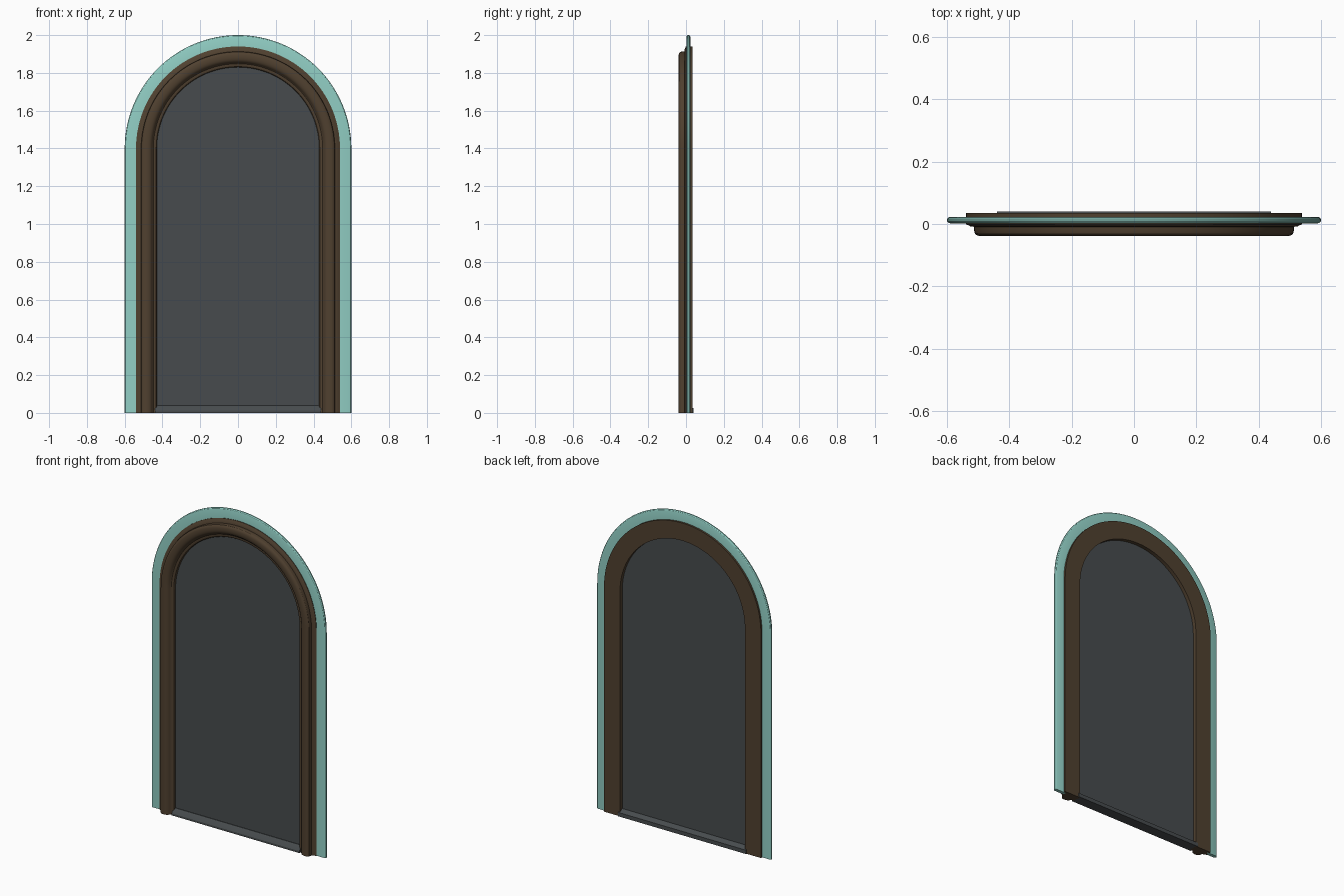
import bpy, bmesh, math

if "Cube" in bpy.data.objects:
    bpy.data.objects.remove(bpy.data.objects["Cube"])

SPRING = 1.4   # height where the arch begins
SEG = 64       # segments around the half circle


def material(name, rgb):
    m = bpy.data.materials.new(name)
    m.diffuse_color = (*rgb, 1.0)
    m.use_nodes = True
    m.node_tree.nodes["Principled BSDF"].inputs["Base Color"].default_value = m.diffuse_color
    return m


TEAL = material("teal_glass", (0.283, 0.615, 0.55))
BROWN = material("brown_wood", (0.08, 0.052, 0.029))
GREY = material("dark_grey_panel", (0.063, 0.071, 0.075))


def arch_points(r):
    """Outline of an arch of half width r as (x, z), left foot to right foot."""
    pts = [(-r, 0.0)]
    for i in range(SEG + 1):
        a = math.pi * (1 - i / SEG)
        pts.append((r * math.cos(a), SPRING + r * math.sin(a)))
    return pts + [(r, 0.0)]


def finish(name, bm, mat, angle=30):
    bmesh.ops.recalc_face_normals(bm, faces=bm.faces)
    me = bpy.data.meshes.new(name)
    bm.to_mesh(me)
    bm.free()
    me.materials.append(mat)
    ob = bpy.data.objects.new(name, me)
    bpy.context.collection.objects.link(ob)
    bpy.context.view_layer.objects.active = ob
    ob.select_set(True)
    bpy.ops.object.shade_smooth_by_angle(angle=math.radians(angle))
    ob.select_set(False)
    return ob


def sweep_arch(name, profile, mat):
    """Sweep a closed (radius, y) profile around the arch and cap the feet."""
    bm = bmesh.new()
    rows = [[bm.verts.new((x, y, z)) for x, z in arch_points(r)] for r, y in profile]
    n = len(rows)
    for k in range(n):
        a, b = rows[k], rows[(k + 1) % n]
        for i in range(len(a) - 1):
            bm.faces.new((a[i], a[i + 1], b[i + 1], b[i]))
    bm.faces.new([row[0] for row in rows])
    bm.faces.new([row[-1] for row in rows])
    return finish(name, bm, mat)


def extrude(name, bm, verts, vec, mat):
    """Make a face from verts and extrude it into a solid."""
    face = bm.faces.new(verts)
    res = bmesh.ops.extrude_face_region(bm, geom=[face], use_keep_orig=True)
    new = [g for g in res["geom"] if isinstance(g, bmesh.types.BMVert)]
    bmesh.ops.translate(bm, verts=new, vec=vec)
    return finish(name, bm, mat)


# Teal outer rim with softly rounded edge
sweep_arch("outer_rim", [
    (0.525, 0.002), (0.590, 0.002), (0.596, 0.004), (0.600, 0.009),
    (0.600, 0.016), (0.596, 0.021), (0.590, 0.023), (0.525, 0.023)], TEAL)

# Moulded wooden frame: flat back, bead and cove on the front
sweep_arch("arched_frame", [
    (0.540, 0.035), (0.430, 0.035), (0.430, -0.008), (0.433, -0.013),
    (0.440, -0.016), (0.448, -0.016), (0.452, -0.019), (0.456, -0.026),
    (0.462, -0.033), (0.470, -0.037), (0.480, -0.039), (0.495, -0.039),
    (0.505, -0.036), (0.511, -0.030), (0.513, -0.022), (0.513, -0.009),
    (0.525, -0.008), (0.531, -0.004), (0.540, -0.001)], BROWN)

# Dark panel filling the arch
bm = bmesh.new()
outline = [bm.verts.new((x, 0.0, z)) for x, z in arch_points(0.436)]
extrude("arched_panel", bm, outline, (0, 0.012, 0), GREY)

# Sill with sloped top between the feet
bm = bmesh.new()
sill = [bm.verts.new((-0.44, y, z)) for y, z in [
    (-0.025, 0.0), (-0.025, 0.012), (-0.016, 0.026), (-0.003, 0.04),
    (0.014, 0.04), (0.030, 0.03), (0.040, 0.024), (0.040, 0.0)]]
extrude("sill", bm, sill, (0.88, 0, 0), GREY)
